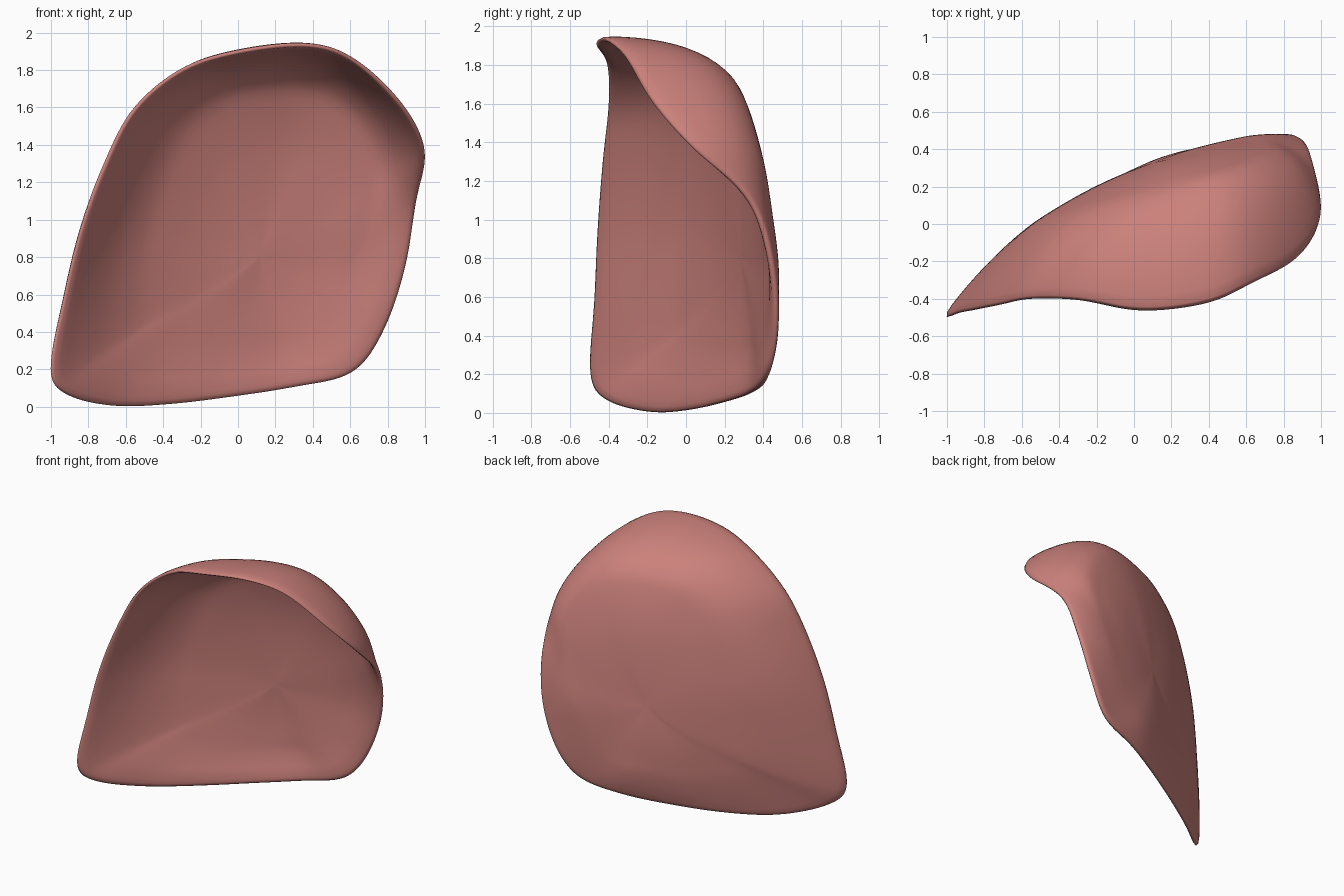
import bpy
import bmesh
from mathutils import Vector

cube = bpy.data.objects.get("Cube")
if cube:
    bpy.data.objects.remove(cube, do_unlink=True)

# Stations around the shell: a point on the rim and the shoulder point behind it
LEFT_SIDE = [
    ((-1.02, -.49, .2), (-.56, -.01, .45)),
    ((-.95, -.47, .58), (-.56, -.01, .72)),
    ((-.86, -.455, .95), (-.52, .01, .98)),
    ((-.73, -.43, 1.3), (-.43, .03, 1.28)),
    ((-.57, -.4, 1.6), (-.3, .06, 1.52)),
]
HOOD = [
    ((-.3, -.41, 1.82), (-.1, .11, 1.68)),
    ((.03, -.47, 1.92), (.1, .16, 1.74)),
    ((.39, -.43, 1.95), (.31, .22, 1.75)),
    ((.64, -.32, 1.86), (.5, .27, 1.7)),
    ((.89, -.18, 1.62), (.68, .33, 1.54)),
]
RIGHT_SIDE = [
    ((1.01, .04, 1.37), (.78, .4, 1.29)),
    ((.96, .34, 1.1), (.72, .45, 1.02)),
    ((.9, .46, .75), (.64, .475, .77)),
    ((.78, .48, .41), (.55, .455, .54)),
]
BOTTOM = [
    ((.61, .43, .18), (.42, .42, .37)),
    ((.3, .35, .1), (.22, .38, .32)),
    ((-.02, .21, .05), (.01, .29, .3)),
    ((-.36, .03, .01), (-.2, .18, .28)),
    ((-.67, -.17, 0), (-.4, .07, .3)),
    ((-.93, -.4, .06), (-.54, -.01, .36)),
]
STATIONS = LEFT_SIDE + HOOD + RIGHT_SIDE + BOTTOM
CENTRE = Vector((.1, .335, .75))
BACKWARD = Vector((-.34, .93, .06)).normalized()
STEPS = 4        # subdivisions between neighbouring stations
RINGS = 14       # rings from the centre to the rim
RELAXED = 7      # inner rings that are evened out
SHOULDER = .6    # curve parameter at which the shoulder is reached


def closed_spline(points, steps):
    """Smooth closed loop through the points."""
    points = [Vector(p) for p in points]
    count = len(points)
    loop = []
    for i in range(count):
        a, b, c, d = (points[(i + k) % count] for k in (-1, 0, 1, 2))
        for s in range(steps):
            t = s / steps
            loop.append(b + (c - a) * (t / 2)
                        + (a * 2 - b * 5 + c * 4 - d) * (t * t / 2)
                        + (b * 3 - a - c * 3 + d) * (t ** 3 / 2))
    return loop


def rib(shoulder, rim):
    """Cubic curve controls: flat at the centre, through the shoulder, to the rim."""
    t, r = SHOULDER, 1 - SHOULDER
    bend = (shoulder - CENTRE * r * r - rim * t * t) / (2 * r * t)
    first = (bend - CENTRE) * (2 / 3)
    first = CENTRE + first - BACKWARD * first.dot(BACKWARD)
    second = (shoulder - CENTRE * r ** 3 - first * (3 * r * r * t)
              - rim * t ** 3) / (3 * r * t * t)
    return CENTRE, first, second, rim


def along(controls, t):
    a, b, c, d = controls
    r = 1 - t
    return a * r ** 3 + b * (3 * r * r * t) + c * (3 * r * t * t) + d * t ** 3


# Curved back wall and hood as concentric rings
rim_loop = closed_spline([s[0] for s in STATIONS], STEPS)
shoulder_loop = closed_spline([s[1] for s in STATIONS], STEPS)
ribs = [rib(s, r) for s, r in zip(shoulder_loop, rim_loop)]
bm = bmesh.new()
pole = bm.verts.new(CENTRE)
rings = [[bm.verts.new(along(c, k / RINGS)) for c in ribs]
         for k in range(1, RINGS + 1)]
count = len(ribs)
for i in range(count):
    j = (i + 1) % count
    bm.faces.new((pole, rings[0][i], rings[0][j]))
    for inner, outer in zip(rings, rings[1:]):
        bm.faces.new((inner[i], outer[i], outer[j], inner[j]))

# Even out the middle of the back wall
middle = [pole] + [v for ring in rings[:RELAXED] for v in ring]
for _ in range(16):
    bmesh.ops.smooth_vert(bm, verts=middle, factor=.5,
                          use_axis_x=True, use_axis_y=True, use_axis_z=True)

mesh = bpy.data.meshes.new("curved_shell")
bm.to_mesh(mesh)
bm.free()
shell = bpy.data.objects.new("curved_shell", mesh)
bpy.context.collection.objects.link(shell)

# Wall thickness, thinner towards the rim
group = shell.vertex_groups.new(name="wall_thickness")
total = len(mesh.vertices)
group.add(list(range(total)), 1, 'REPLACE')
group.add(list(range(total - 2 * count, total - count)), .85, 'REPLACE')
group.add(list(range(total - count, total)), .65, 'REPLACE')
solid = shell.modifiers.new("Thickness", 'SOLIDIFY')
solid.thickness = .05
solid.offset = -1
solid.vertex_group = group.name

# Rounded edge
smooth = shell.modifiers.new("Rounded rim", 'SUBSURF')
smooth.levels = smooth.render_levels = 1

# Dusty pink surface
pink = bpy.data.materials.new("dusty_pink")
pink.use_nodes = True
colour = (.6, .22, .2, 1)
pink.diffuse_color = colour
for node in pink.node_tree.nodes:
    if node.type == 'BSDF_PRINCIPLED':
        node.inputs["Base Color"].default_value = colour
        node.inputs["Roughness"].default_value = .6
mesh.materials.append(pink)
for face in mesh.polygons:
    face.use_smooth = True
